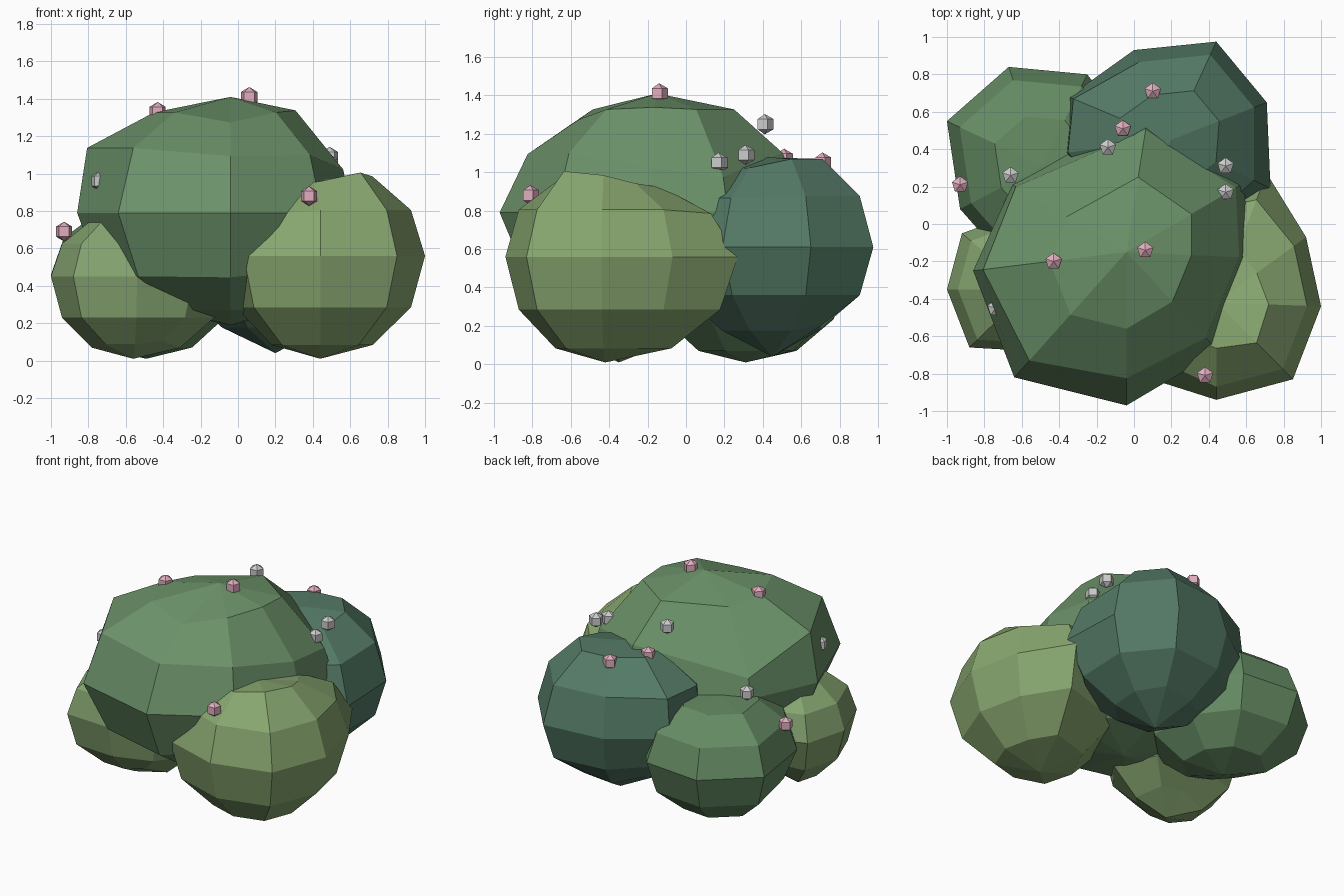
import bpy, bmesh, math


def material(name, rgb):
    m = bpy.data.materials.new(name)
    m.diffuse_color = (*rgb, 1)
    return m


def finish(name, bm, mat, location):
    mesh = bpy.data.meshes.new(name)
    bm.to_mesh(mesh)
    bm.free()
    mesh.materials.append(mat)
    obj = bpy.data.objects.new(name, mesh)
    obj.location = location
    bpy.context.collection.objects.link(obj)


def clump(name, mat, centre, outline, up, down, bumps={}):
    """Eight-sided, six-ring ball fitted to a plan outline (anticlockwise from
    the right). Bumps: (ring from top, side) -> (width factor, height factor)."""
    bm = bmesh.new()
    bmesh.ops.create_uvsphere(bm, u_segments=8, v_segments=6, radius=1)
    for v in bm.verts:
        x, y, z = v.co
        side = round(math.atan2(y, x) / (math.pi / 4)) % 8
        ring = round(math.acos(max(-1, min(1, z))) / (math.pi / 6))
        if ring in (0, 6):
            side = 0
        f, h = bumps.get((ring, side), (1, 1))
        r = math.hypot(x, y) * f
        ox, oy = outline[side]
        v.co = (r * (ox - centre[0]), r * (oy - centre[1]),
                z * h * (up if z > 0 else down))
    finish(name, bm, mat, centre)


leaf = material("leaf", (0.147, 0.285, 0.14))
mid_leaf = material("mid_leaf", (0.13, 0.26, 0.125))
light_leaf = material("light_leaf", (0.25, 0.39, 0.163))
light_leaf_2 = material("light_leaf_2", (0.235, 0.37, 0.16))
dark_leaf = material("dark_leaf", (0.089, 0.195, 0.133))
pink = material("pink_blossom", (0.75, 0.42, 0.52))
white = material("white_blossom", (0.78, 0.78, 0.75))

# Foliage clumps
clump("main_foliage", leaf, (-0.04, -0.15, 0.79),
      [(0.61, -0.18), (0.59, 0.22), (0.08, 0.62), (-0.65, 0.21),
       (-0.86, -0.25), (-0.64, -0.82), (-0.04, -0.97), (0.45, -0.68)],
      0.62, 0.60,
      {(2, 4): (1.08, 1.12), (2, 5): (1.0, 1.12), (2, 6): (0.95, 0.98),
       (1, 2): (1.04, 1), (2, 2): (0.98, 1), (2, 3): (1.12, 0.45),
       (1, 3): (1.05, 0.96), (2, 1): (1.07, 0.6), (1, 1): (1.1, 1),
       (2, 0): (1.07, 0.75), (1, 0): (1.07, 1.02), (1, 6): (1, 0.9),
       (4, 5): (0.95, 1.13), (4, 6): (0.95, 1.15)})
clump("front_right_foliage", light_leaf, (0.44, -0.42, 0.56),
      [(1.00, -0.44), (0.92, -0.07), (0.71, 0.27), (0.15, 0.10),
       (-0.08, -0.40), (0.03, -0.81), (0.44, -0.94), (0.85, -0.83)],
      0.49, 0.55,
      {(0, 0): (1, 0.82), (1, 7): (1.05, 1.05), (1, 1): (0.9, 0.9),
       (1, 2): (0.85, 0.85), (1, 3): (0.8, 0.8), (1, 4): (0.82, 0.82),
       (1, 5): (0.88, 0.88), (1, 6): (0.94, 0.94), (2, 2): (0.92, 0.92),
       (2, 5): (0.9, 0.9)})
clump("back_right_foliage", dark_leaf, (0.20, 0.45, 0.61),
      [(0.71, 0.65), (0.44, 0.975), (0.00, 0.93), (-0.35, 0.68),
       (-0.37, 0.38), (-0.10, -0.05), (0.40, -0.08), (0.73, 0.19)],
      0.53, 0.50,
      {(0, 0): (1, 0.88), (6, 0): (1, 1.14), (2, 3): (1.1, 1.02),
       (2, 4): (1.12, 1), (1, 7): (0.9, 0.9), (1, 6): (0.88, 0.88),
       (2, 7): (0.96, 0.96), (4, 3): (0.95, 0.95), (5, 3): (0.92, 0.92),
       (5, 1): (0.95, 0.95), (4, 7): (0.93, 1), (5, 7): (0.9, 1)})
clump("front_left_foliage", light_leaf_2, (-0.56, -0.35, 0.45),
      [(-0.06, -0.35), (-0.20, -0.02), (-0.56, 0.08), (-0.92, -0.05),
       (-1.00, -0.35), (-0.88, -0.66), (-0.54, -0.68), (-0.24, -0.58)],
      0.35, 0.44,
      {(5, 1): (0.85, 0.85), (5, 2): (0.85, 0.85), (4, 2): (0.9, 0.9),
       (5, 5): (0.92, 0.95), (5, 6): (0.9, 0.95), (5, 7): (0.95, 0.9)})
clump("back_left_foliage", mid_leaf, (-0.49, 0.31, 0.46),
      [(-0.02, 0.50), (-0.25, 0.80), (-0.67, 0.84), (-1.00, 0.55),
       (-0.93, 0.08), (-0.70, -0.18), (-0.28, -0.18), (0.00, 0.10)],
      0.39, 0.45,
      {(0, 0): (1, 0.9), (4, 4): (0.95, 0.95), (5, 4): (0.9, 0.9),
       (5, 5): (0.9, 0.9)})

# Small blossoms: five-sided beads
blossoms = {
    pink: [(-0.43, -0.20, 1.33), (0.06, -0.14, 1.41), (0.38, -0.81, 0.88),
           (-0.93, 0.21, 0.69), (0.10, 0.71, 1.05), (-0.06, 0.51, 1.07)],
    white: [(-0.14, 0.41, 1.25), (0.49, 0.31, 1.09), (0.49, 0.17, 1.05),
            (-0.74, -0.45, 0.96), (-0.66, 0.26, 0.86), (-0.66, -0.46, 1.06)],
}
for mat, spots in blossoms.items():
    for n, spot in enumerate(spots, 1):
        bm = bmesh.new()
        bmesh.ops.create_uvsphere(bm, u_segments=5, v_segments=3, radius=0.053)
        finish(f"{mat.name}_{n}", bm, mat, spot)
